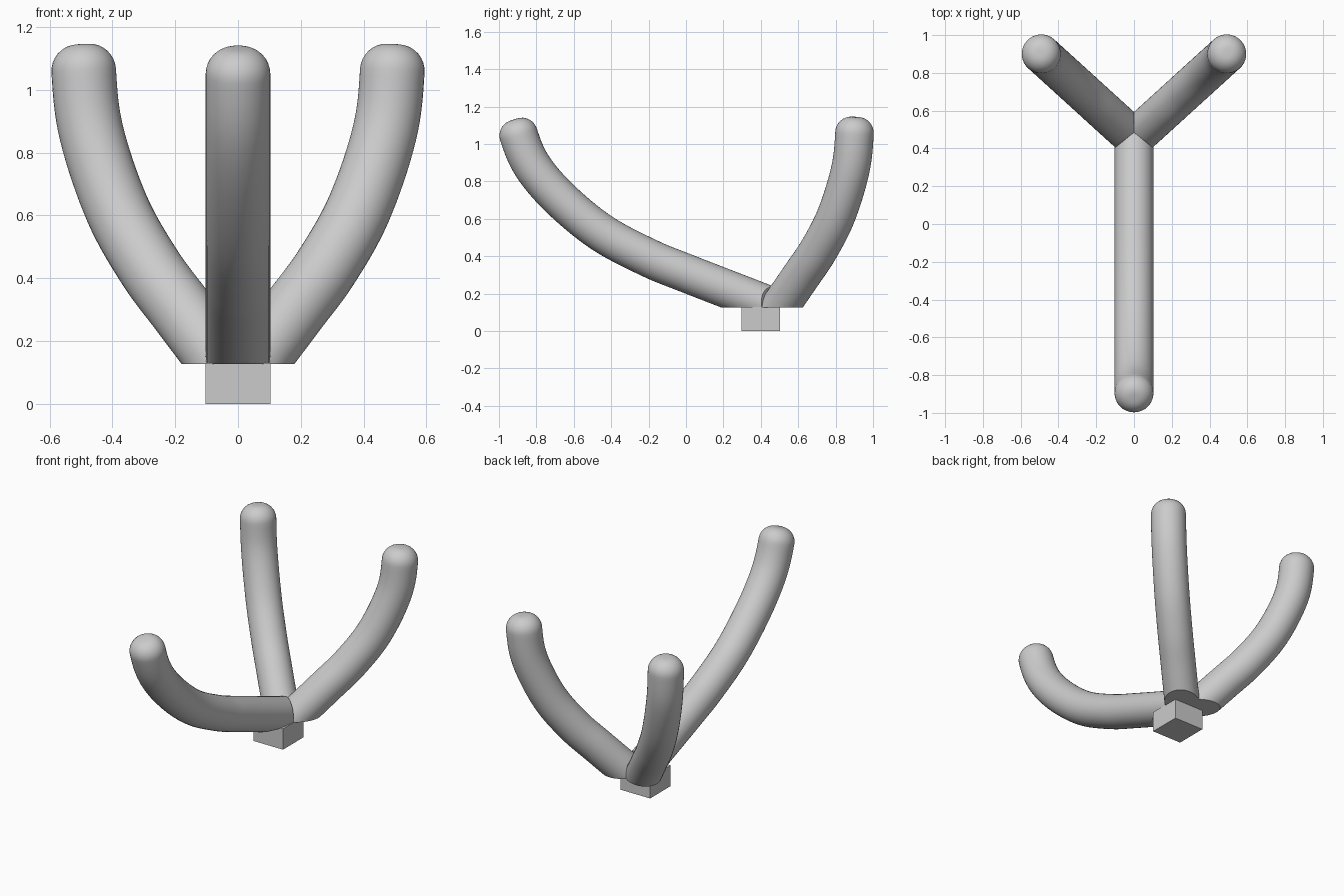
import bpy, bmesh, math
from mathutils import Vector

if "Cube" in bpy.data.objects:
    bpy.data.objects.remove(bpy.data.objects["Cube"])

R, SEG = 0.103, 40


def smooth_path(pts, steps=8):
    """Catmull-Rom through pts; first and last points only steer."""
    pts = [Vector(p) for p in pts]
    out = []
    for a, b, c, d in zip(pts, pts[1:], pts[2:], pts[3:]):
        for i in range(steps):
            t = i / steps
            p = 0.5 * (2*b + (c - a)*t + (2*a - 5*b + 4*c - d)*t*t
                       + (3*b - a - 3*c + d)*t**3)
            v = 0.5 * ((c - a) + 2*(2*a - 5*b + 4*c - d)*t
                       + 3*(3*b - a - 3*c + d)*t*t)
            out.append((p, v.normalized()))
    out.append((pts[-2], (pts[-1] - pts[-3]).normalized()))
    return out


def arm(name, origin, heading, path, cuts):
    """Round arm swept in an upright plane, domed tip, root trimmed by cuts."""
    origin, heading, up = Vector(origin), Vector(heading).normalized(), Vector((0, 0, 1))
    side = heading.cross(up)
    rings = [(p, t, R) for p, t in smooth_path(path)]
    end, tan, _ = rings[-1]
    # flattened dome at the tip
    for i in range(1, 9):
        a = math.pi / 2 * i / 8
        rings.append((end + tan * 0.085 * math.sin(a), tan, 0.02 + (R - 0.02) * math.cos(a)))
    bm = bmesh.new()
    loops = []
    for p, t, r in rings:
        c = origin + heading * p.x + up * p.y
        n = heading * -t.y + up * t.x
        loops.append([bm.verts.new(c + r * (n * math.cos(2*math.pi*k/SEG) + side * math.sin(2*math.pi*k/SEG)))
                      for k in range(SEG)])
    for a, b in zip(loops, loops[1:]):
        for k in range(SEG):
            j = (k + 1) % SEG
            bm.faces.new((a[k], a[j], b[j], b[k]))
    bm.faces.new(loops[0])
    bm.faces.new(loops[-1])
    # trim to the joints and to the flat underside
    for co, no in cuts + [((0, 0, 0.127), (0, 0, -1))]:
        res = bmesh.ops.bisect_plane(bm, geom=bm.verts[:] + bm.edges[:] + bm.faces[:],
                                     plane_co=co, plane_no=no, clear_outer=True)
        edges = [e for e in res["geom_cut"] if isinstance(e, bmesh.types.BMEdge)]
        bmesh.ops.holes_fill(bm, edges=edges, sides=0)
    bmesh.ops.recalc_face_normals(bm, faces=bm.faces[:])
    me = bpy.data.meshes.new(name)
    bm.to_mesh(me)
    bm.free()
    ob = bpy.data.objects.new(name, me)
    bpy.context.collection.objects.link(ob)
    bpy.ops.object.select_all(action='DESELECT')
    ob.select_set(True)
    bpy.context.view_layer.objects.active = ob
    bpy.ops.object.shade_smooth_by_angle(angle=math.radians(35))


# square foot
bpy.ops.mesh.primitive_cube_add(size=1, location=(0, 0.4, 0.065))
foot = bpy.context.object
foot.name = "foot_block"
foot.scale = (0.206, 0.204, 0.13)

joint = (0, 0.485, 0)

# long front arm
arm("front_arm", (0, 0, 0), (0, -1, 0),
    [(-1.1, -0.115), (-0.8, 0.001), (-0.4, 0.155), (0, 0.31), (0.2, 0.392), (0.45, 0.525),
     (0.67, 0.705), (0.82, 0.88), (0.895, 1.05), (0.93, 1.22)],
    [(joint, (0.8, 1, 0)), (joint, (-0.8, 1, 0))])

# pair of shorter rear arms
for label, s in (("right", 1), ("left", -1)):
    arm(label + "_rear_arm", (0, 0.454, 0), (0.74 * s, 0.673, 0),
        [(-0.5, -0.425), (-0.3, -0.23), (0.066, 0.125), (0.24, 0.295), (0.38, 0.435),
         (0.52, 0.62), (0.63, 0.86), (0.664, 1.06), (0.664, 1.27)],
        [((0, 0, 0), (-s, 0, 0)), (joint, (-0.8 * s, -1, 0))])
